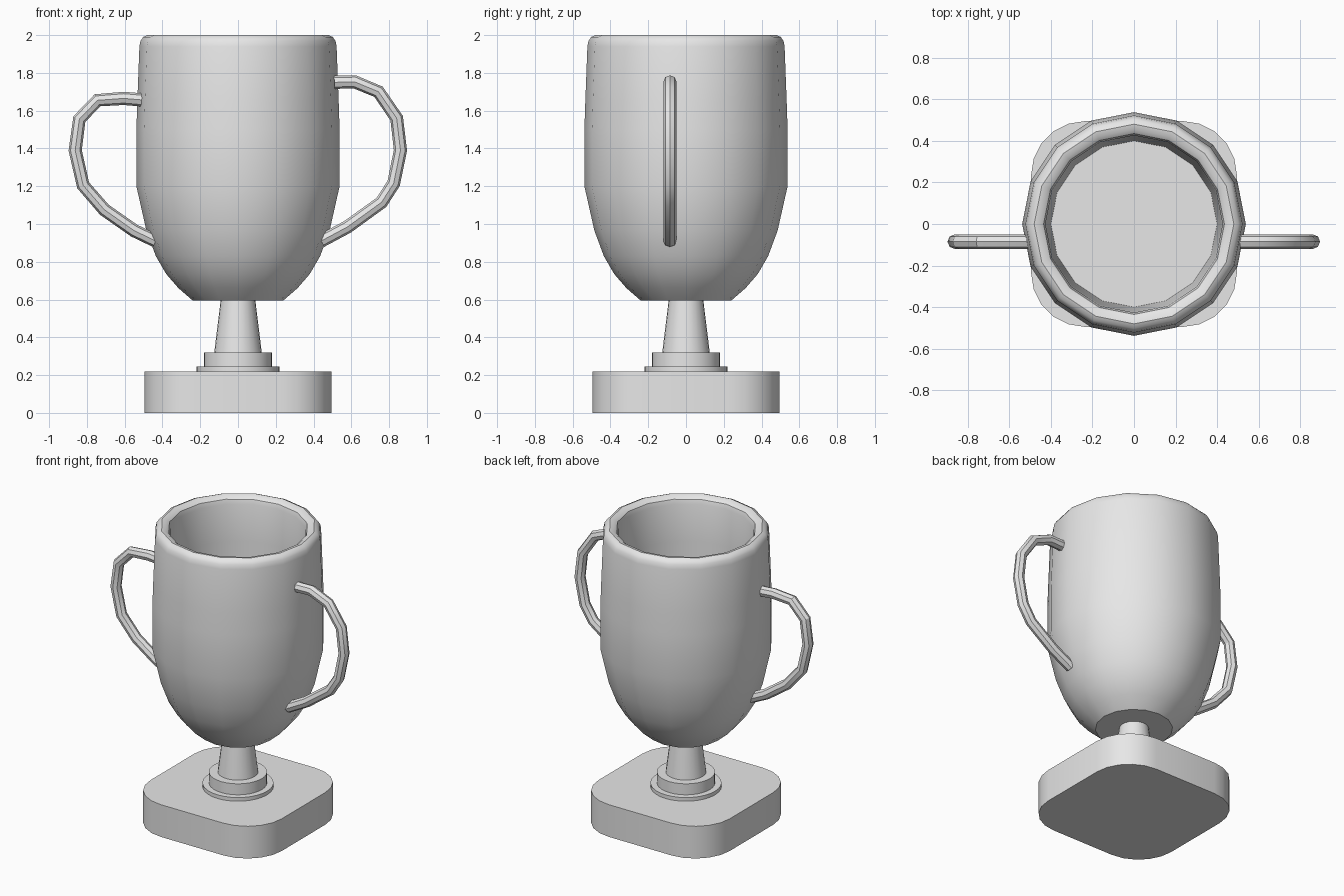
import bpy
import bmesh
import math

cube = bpy.data.objects.get("Cube")
if cube:
    bpy.data.objects.remove(cube, do_unlink=True)

grey = bpy.data.materials.new("plain grey")
grey.use_nodes = True
grey.diffuse_color = (0.8, 0.8, 0.8, 1)
grey.node_tree.nodes["Principled BSDF"].inputs["Base Color"].default_value = (0.8, 0.8, 0.8, 1)


def finish(obj, angle):
    """Apply the material and smooth all but the sharp edges."""
    obj.data.materials.clear()
    obj.data.materials.append(grey)
    bpy.ops.object.select_all(action='DESELECT')
    obj.select_set(True)
    bpy.context.view_layer.objects.active = obj
    bpy.ops.object.shade_smooth_by_angle(angle=math.radians(angle))


def add_mesh(name, bm, angle=35):
    bmesh.ops.recalc_face_normals(bm, faces=bm.faces)
    mesh = bpy.data.meshes.new(name)
    bm.to_mesh(mesh)
    bm.free()
    obj = bpy.data.objects.new(name, mesh)
    bpy.context.collection.objects.link(obj)
    finish(obj, angle)


def lathe(name, profile, sides):
    """Turn (radius, height) points about z and close both ends."""
    bm = bmesh.new()
    rings = []
    for r, z in profile:
        rings.append([bm.verts.new((r * math.cos(math.tau * i / sides),
                                    r * math.sin(math.tau * i / sides), z))
                      for i in range(sides)])
    for a, b in zip(rings, rings[1:]):
        for i in range(sides):
            j = (i + 1) % sides
            bm.faces.new((a[i], a[j], b[j], b[i]))
    bm.faces.new(rings[0])
    bm.faces.new(rings[-1])
    add_mesh(name, bm)


def handle(name, path):
    """Sweep a round tube along (x, z) points."""
    curve = bpy.data.curves.new(name, 'CURVE')
    curve.dimensions = '3D'
    curve.bevel_depth = 0.035
    curve.bevel_resolution = 2
    curve.use_fill_caps = True
    spline = curve.splines.new('POLY')
    spline.points.add(len(path) - 1)
    for point, (x, z) in zip(spline.points, path):
        point.co = (x, -0.085, z, 1)
    obj = bpy.data.objects.new(name, curve)
    bpy.context.collection.objects.link(obj)
    bpy.ops.object.select_all(action='DESELECT')
    obj.select_set(True)
    bpy.context.view_layer.objects.active = obj
    bpy.ops.object.convert(target='MESH')
    finish(bpy.context.view_layer.objects.active, 32)


# Square base with rounded corners
bm = bmesh.new()
half, radius, steps = 0.495, 0.26, 5
outline = []
for corner, (sx, sy) in enumerate([(1, 1), (-1, 1), (-1, -1), (1, -1)]):
    for i in range(steps + 1):
        a = math.pi / 2 * (corner + i / steps)
        outline.append(bm.verts.new((sx * (half - radius) + radius * math.cos(a),
                                     sy * (half - radius) + radius * math.sin(a), 0)))
bottom = bm.faces.new(outline)
top = bmesh.ops.extrude_face_region(bm, geom=[bottom], use_keep_orig=True)
bmesh.ops.translate(bm, vec=(0, 0, 0.22),
                    verts=[v for v in top["geom"] if isinstance(v, bmesh.types.BMVert)])
add_mesh("base", bm)

# Stepped foot and tapered stem
lathe("foot_plate", [(0.22, 0.21), (0.22, 0.245)], 32)
lathe("foot_collar", [(0.18, 0.24), (0.18, 0.32)], 32)
lathe("stem", [(0.127, 0.31), (0.09, 0.61)], 24)

# Cup: outside wall, rounded rim, inside wall and floor
lathe("cup", [(0.24, 0.595), (0.315, 0.66), (0.38, 0.735), (0.435, 0.83),
              (0.485, 0.965), (0.538, 1.2), (0.538, 1.5), (0.533, 1.65),
              (0.522, 1.94), (0.516, 1.97), (0.502, 1.99), (0.48, 2.0),
              (0.455, 1.995), (0.435, 1.98), (0.426, 1.95),
              (0.42, 1.7), (0.4, 1.15)], 16)

# Two uneven handles
handle("right_handle", [(-0.51, 1.657), (-0.605, 1.665), (-0.744, 1.655), (-0.84, 1.555),
                        (-0.862, 1.39), (-0.82, 1.205), (-0.707, 1.075), (-0.55, 0.965),
                        (-0.435, 0.91)])
handle("left_handle", [(0.51, 1.75), (0.617, 1.753), (0.744, 1.7), (0.84, 1.56),
                       (0.86, 1.39), (0.824, 1.215), (0.76, 1.115), (0.58, 0.985),
                       (0.44, 0.91)])
